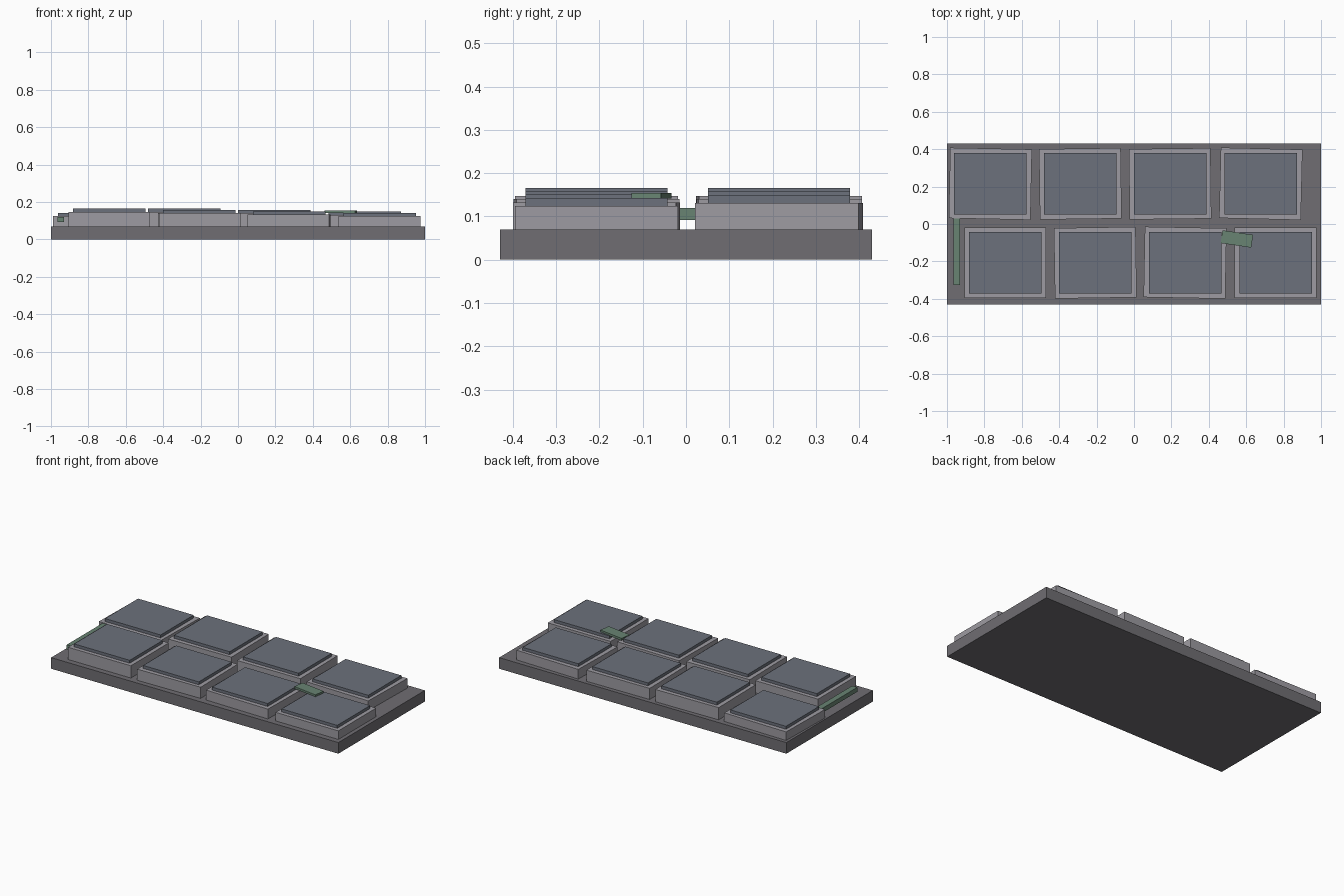
import bpy
from math import radians

if "Cube" in bpy.data.objects:
    bpy.data.objects.remove(bpy.data.objects["Cube"])


def material(name, rgb):
    m = bpy.data.materials.new(name)
    m.diffuse_color = (*rgb, 1)
    m.use_nodes = True
    m.node_tree.nodes["Principled BSDF"].inputs["Base Color"].default_value = m.diffuse_color
    return m


DARK = material("dark_stone", (0.16, 0.155, 0.17))
STONE = material("light_stone", (0.34, 0.33, 0.36))
SLATE = material("slate", (0.15, 0.165, 0.2))
MOSS = material("moss", (0.14, 0.23, 0.17))


def box(name, x, y, z0, z1, sx, sy, mat, turn=0):
    bpy.ops.mesh.primitive_cube_add(size=1, location=(x, y, (z0 + z1) / 2))
    ob = bpy.context.object
    ob.name = name
    ob.scale = (sx, sy, z1 - z0)
    ob.rotation_euler.z = radians(turn)
    ob.data.materials.append(mat)
    return ob


# Base slab
box("base_slab", 0, 0, 0, 0.07, 2, 0.86, DARK)

# Paving stones: row name, row y, then (x, block top, block turn)
rows = {
    "back": (0.215, [(-0.768, 0.124, -1.2), (-0.287, 0.147, 0.8),
                     (0.193, 0.14, 0.7), (0.678, 0.131, -1.4)]),
    "front": (-0.207, [(-0.688, 0.147, 0), (-0.207, 0.14, 0.9),
                       (0.273, 0.132, -1.1), (0.757, 0.124, 0)]),
}
for row, (y, stones) in rows.items():
    for i, (x, top, turn) in enumerate(stones, 1):
        box(f"{row}_block_{i}", x, y, 0.07, top, 0.437, 0.377, STONE, turn)
        box(f"{row}_cap_{i}", x, y, top, top + 0.0185, 0.387, 0.328, SLATE)

# Moss patches
box("moss_strip", -0.947, -0.138, 0.092, 0.12, 0.036, 0.375, MOSS)
box("moss_patch", 0.55, -0.08, 0.141, 0.1545, 0.165, 0.069, MOSS, -8.5)
